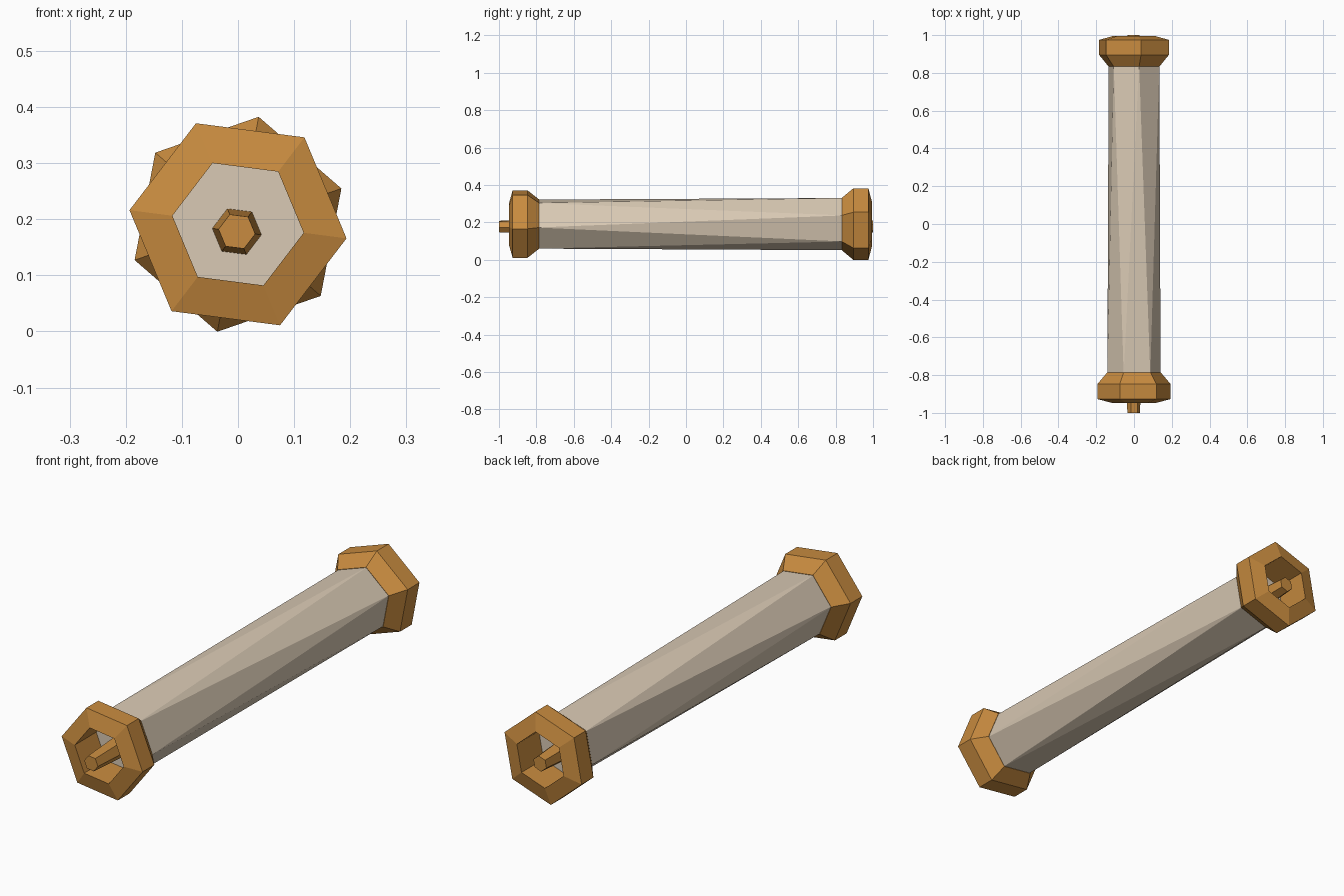
import bpy, bmesh
from math import cos, sin, radians

cube = bpy.data.objects.get("Cube")
if cube:
    bpy.data.objects.remove(cube, do_unlink=True)

CENTRE_Z = 0.191
FRONT_TURN, BACK_TURN = -7.4, 19.1   # hexagon rotation at each end, degrees


def material(name, color):
    mat = bpy.data.materials.new(name)
    mat.use_nodes = True
    mat.diffuse_color = color
    mat.node_tree.nodes["Principled BSDF"].inputs["Base Color"].default_value = color
    return mat


paper = material("Parchment", (0.70, 0.59, 0.46, 1))
gold = material("Golden wood", (0.58, 0.26, 0.05, 1))


def hex_ring(bm, y, radius, turn, centre=(0, CENTRE_Z)):
    angles = [radians(turn + 60 * i) for i in range(6)]
    return [bm.verts.new((centre[0] + radius * cos(a), y, centre[1] + radius * sin(a)))
            for a in angles]


def finish(bm, name, mat):
    bmesh.ops.recalc_face_normals(bm, faces=bm.faces)
    mesh = bpy.data.meshes.new(name)
    bm.to_mesh(mesh)
    bm.free()
    mesh.materials.append(mat)
    obj = bpy.data.objects.new(name, mesh)
    bpy.context.collection.objects.link(obj)
    return obj


def lathe(name, profile, turn, mat, centre=(0, CENTRE_Z), closed=False):
    """Six-sided lathe along y; a closed profile makes a ring, an open one is capped."""
    bm = bmesh.new()
    rings = [hex_ring(bm, y, r, turn, centre) for y, r in profile]
    pairs = list(zip(rings, rings[1:]))
    if closed:
        pairs.append((rings[-1], rings[0]))
    else:
        bm.faces.new(rings[0])
        bm.faces.new(rings[-1])
    for a, b in pairs:
        for i in range(6):
            j = (i + 1) % 6
            bm.faces.new((a[i], a[j], b[j], b[i]))
    return finish(bm, name, mat)


# Rolled sheet: twisted hexagonal tube with triangular sides
bm = bmesh.new()
front = hex_ring(bm, -0.80, 0.142, FRONT_TURN)
back = hex_ring(bm, 0.845, 0.142, BACK_TURN)
bm.faces.new(front)
bm.faces.new(back)
for i in range(6):
    j = (i + 1) % 6
    bm.faces.new((front[i], front[j], back[i]))
    bm.faces.new((front[j], back[j], back[i]))
finish(bm, "rolled_sheet", paper)

# Hollow end caps and the rod ends standing inside them
for side, sign, turn, start in (("front", -1, FRONT_TURN, 0.787),
                                ("back", 1, BACK_TURN, 0.835)):
    cap = [(0, 0.144), (0.06, 0.195), (0.14, 0.195), (0.16, 0.118), (0.005, 0.118)]
    lathe(side + "_cap", [(sign * (start + d), r) for d, r in cap],
          turn, gold, closed=True)
    lathe(side + "_rod", [(sign * (start - 0.02), 0.046), (sign * 1.0, 0.033)],
          turn, gold, centre=(-0.002, 0.178))
